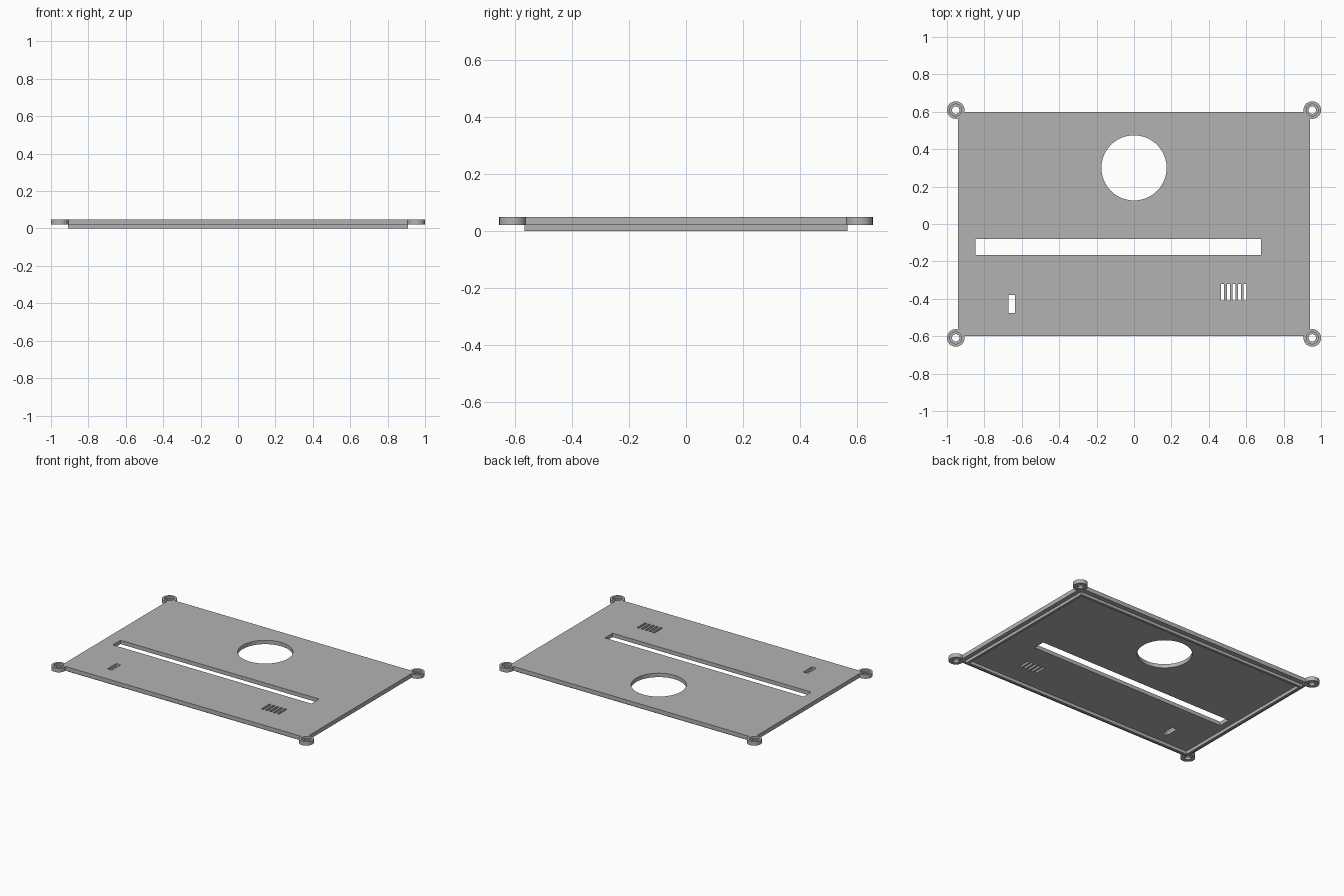
import bpy

default = bpy.data.objects.get("Cube")
if default:
    bpy.data.objects.remove(default, do_unlink=True)

TOP, LEDGE = 0.049, 0.02

grey = bpy.data.materials.new("grey plastic")
grey.use_nodes = True
grey.diffuse_color = (0.45, 0.45, 0.45, 1)
grey.node_tree.nodes["Principled BSDF"].inputs["Base Color"].default_value = (0.45, 0.45, 0.45, 1)


def finish(name):
    ob = bpy.context.object
    ob.name = name
    bpy.ops.object.transform_apply(location=True, rotation=False, scale=True)
    ob.data.materials.append(grey)
    return ob


def box(name, x0, x1, y0, y1, z0, z1):
    bpy.ops.mesh.primitive_cube_add(size=1, location=((x0 + x1) / 2, (y0 + y1) / 2, (z0 + z1) / 2))
    bpy.context.object.scale = (x1 - x0, y1 - y0, z1 - z0)
    return finish(name)


def disc(name, x, y, radius, z0, z1, sides=48):
    bpy.ops.mesh.primitive_cylinder_add(vertices=sides, radius=radius, depth=z1 - z0,
                                        location=(x, y, (z0 + z1) / 2))
    return finish(name)


def combine(body, tool, operation):
    mod = body.modifiers.new(operation.lower(), "BOOLEAN")
    mod.operation, mod.solver, mod.object = operation, "EXACT", tool
    bpy.context.view_layer.objects.active = body
    bpy.ops.object.modifier_apply(modifier=mod.name)
    bpy.data.objects.remove(tool, do_unlink=True)


# Cover plate with a locating lip hollowed out underneath
plate = box("cover_plate", -0.94, 0.94, -0.6, 0.6, LEDGE, TOP)
combine(plate, box("lip", -0.91, 0.91, -0.567, 0.567, 0, 0.035), "UNION")
combine(plate, box("pocket", -0.893, 0.893, -0.55, 0.55, -0.1, 0.022), "DIFFERENCE")

# Corner screw lugs, counterbored from above
corners = [(sx * 0.953, sy * 0.609) for sx in (-1, 1) for sy in (-1, 1)]
for x, y in corners:
    combine(plate, disc("lug", x, y, 0.047, LEDGE + 0.001, TOP), "UNION")
for x, y in corners:
    combine(plate, disc("counterbore", x, y, 0.032, 0.035, 0.1), "DIFFERENCE")
    combine(plate, disc("screw_hole", x, y, 0.02, -0.1, 0.1, 32), "DIFFERENCE")

# Round opening, long slot and small switch slot
combine(plate, disc("round_opening", 0, 0.3, 0.174, -0.1, 0.1, 96), "DIFFERENCE")
combine(plate, box("long_slot", -0.848, 0.68, -0.165, -0.08, -0.1, 0.1), "DIFFERENCE")
combine(plate, box("switch_slot", -0.671, -0.636, -0.476, -0.38, -0.1, 0.1), "DIFFERENCE")

# Row of vent slits
for i in range(5):
    x = 0.474 + i * 0.03
    combine(plate, box("vent", x - 0.008, x + 0.008, -0.41, -0.321, -0.1, 0.1), "DIFFERENCE")

bpy.ops.object.select_all(action="DESELECT")
plate.select_set(True)
bpy.context.view_layer.objects.active = plate
bpy.ops.object.shade_smooth_by_angle()
